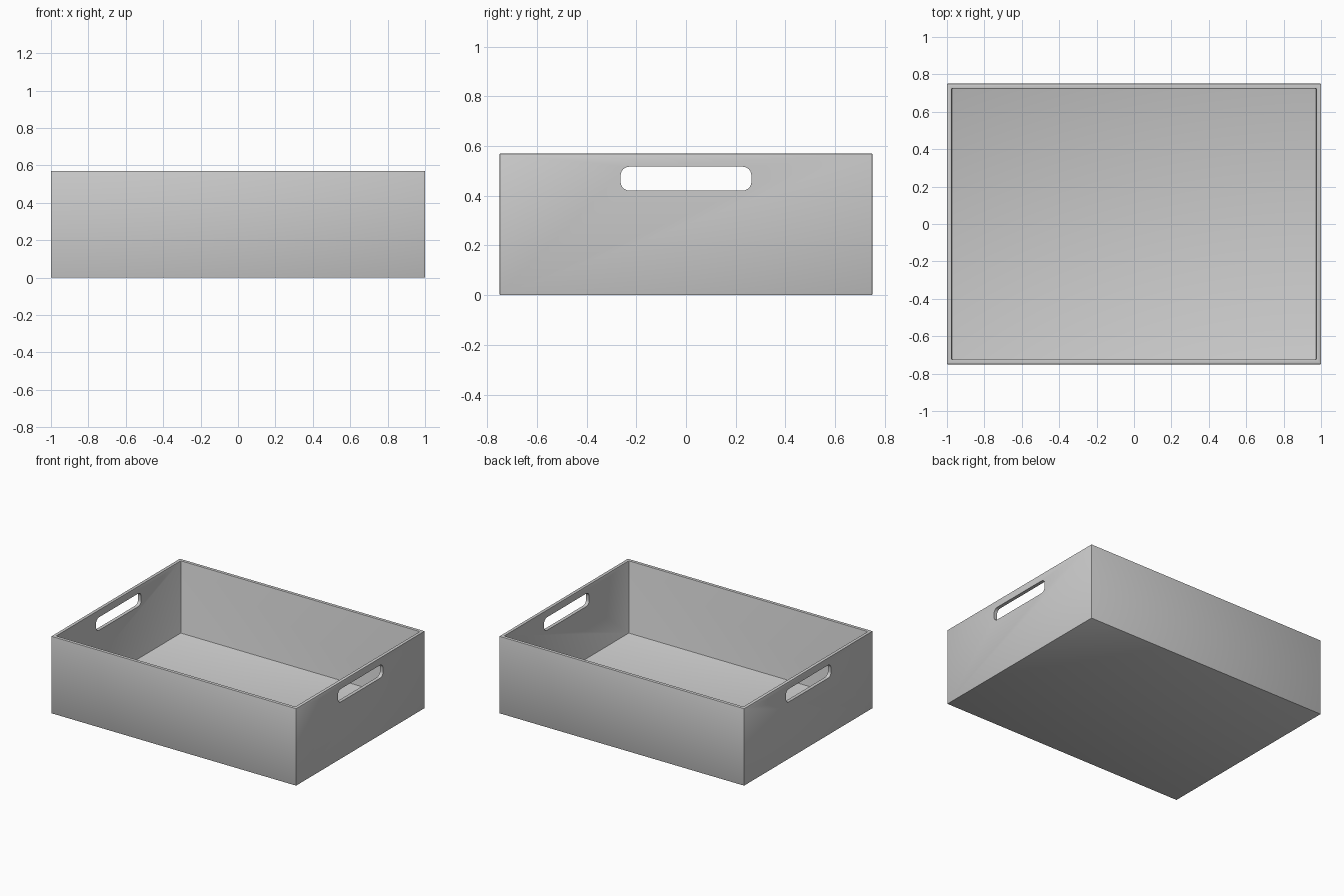
import bpy, bmesh, math
from mathutils import Matrix

if "Cube" in bpy.data.objects:
    bpy.data.objects.remove(bpy.data.objects["Cube"])

L, W, H, T = 2.0, 1.5, 0.57, 0.036


def finish(name, bm):
    bmesh.ops.recalc_face_normals(bm, faces=bm.faces)
    mesh = bpy.data.meshes.new(name)
    bm.to_mesh(mesh)
    bm.free()
    obj = bpy.data.objects.new(name, mesh)
    bpy.context.collection.objects.link(obj)
    return obj


# Open tray: box with its top inset and pushed down to the floor
bm = bmesh.new()
bmesh.ops.create_cube(bm, size=1, matrix=Matrix.Translation((0, 0, H / 2))
                      @ Matrix.Diagonal((L, W, H, 1)))
top = max(bm.faces, key=lambda f: f.calc_center_median().z)
bmesh.ops.inset_individual(bm, faces=[top], thickness=T)
ext = bmesh.ops.extrude_discrete_faces(bm, faces=[top])
floor = ext["faces"][0]
bmesh.ops.translate(bm, verts=floor.verts, vec=(0, 0, T - H))
bm.normal_update()
# Soften every real corner edge slightly
sharp = [e for e in bm.edges if e.calc_face_angle(0) > 0.5]
bmesh.ops.bevel(bm, geom=sharp, offset=0.004, segments=2, profile=0.5, affect='EDGES')
tray = finish("tray", bm)

# Rounded slot cutter running through both end walls
hy, hz, r, zc, n = 0.263, 0.048, 0.035, 0.469, 6
pts = []
for i, (sy, sz) in enumerate([(1, 1), (-1, 1), (-1, -1), (1, -1)]):
    for k in range(n + 1):
        a = math.radians(90) * (i + k / n)
        pts.append((-1.2, sy * (hy - r) + r * math.cos(a),
                    zc + sz * (hz - r) + r * math.sin(a)))
bm = bmesh.new()
face = bm.faces.new([bm.verts.new(p) for p in pts])
ext = bmesh.ops.extrude_face_region(bm, geom=[face], use_keep_orig=True)
bmesh.ops.translate(bm, vec=(2.4, 0, 0),
                    verts=[v for v in ext["geom"] if isinstance(v, bmesh.types.BMVert)])
cutter = finish("handle_slot_cutter", bm)
cutter.hide_render = True
cutter.display_type = 'WIRE'

# Cut the hand holes
cut = tray.modifiers.new("handle_slots", 'BOOLEAN')
cut.operation = 'DIFFERENCE'
cut.solver = 'EXACT'
cut.object = cutter

bpy.context.view_layer.objects.active = tray
tray.select_set(True)
bpy.ops.object.modifier_apply(modifier=cut.name)
bpy.data.objects.remove(cutter, do_unlink=True)
bpy.ops.object.shade_smooth_by_angle(angle=math.radians(30))
